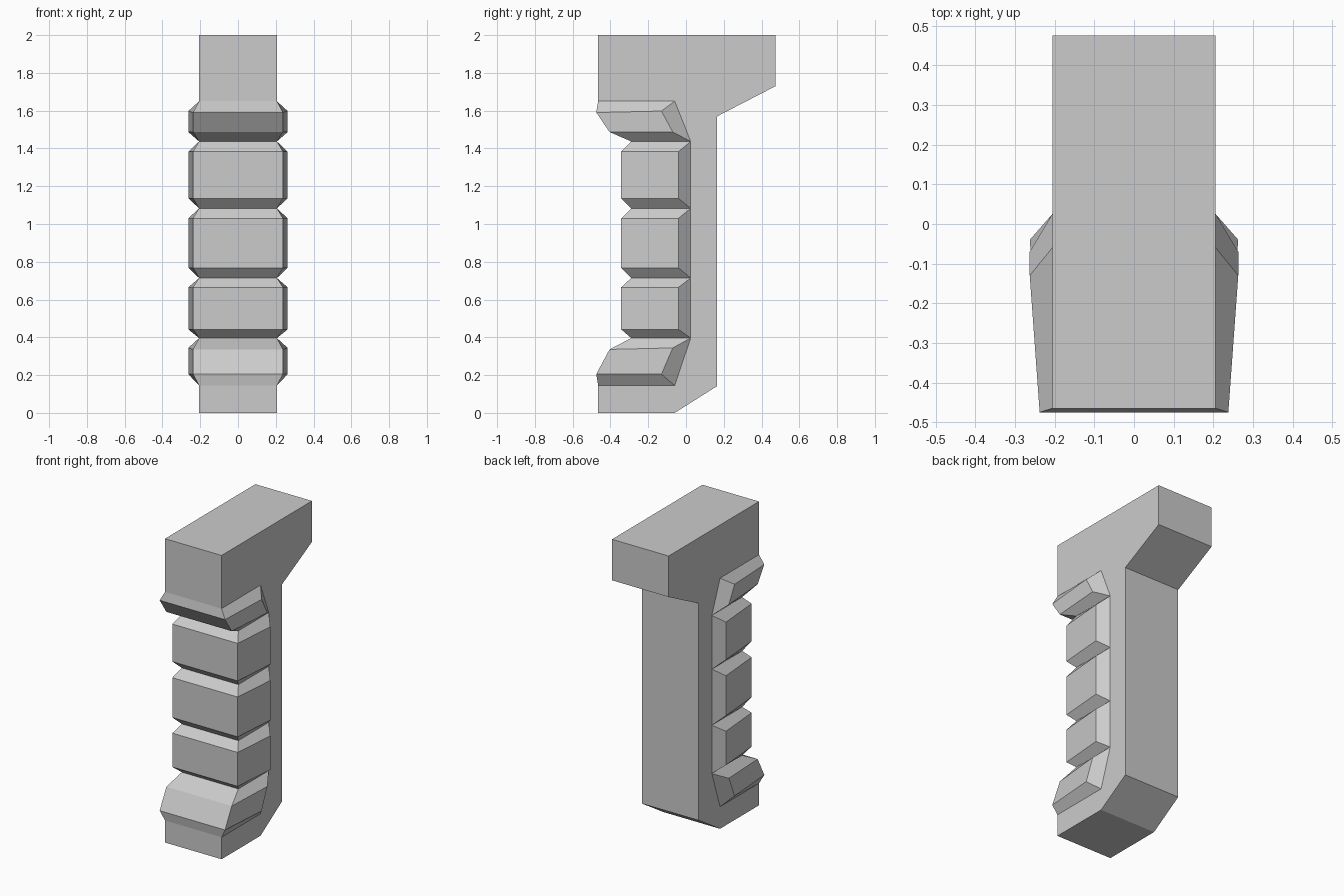
import bpy, bmesh

if "Cube" in bpy.data.objects:
    bpy.data.objects.remove(bpy.data.objects["Cube"])

W = 0.206            # half width of the body
XB, XF = 0.263, 0.238  # half width of the ribs at their back and front edges

# Base levels of the ribs on the body: (z, front y, back y), top to bottom
levels = [(1.65, -0.465, -0.06), (1.437, -0.29, 0.025), (1.083, -0.29, 0.025),
          (0.714, -0.29, 0.025), (0.396, -0.29, 0.025), (0.145, -0.465, -0.06)]

# Raised corners of each rib as (y, z): front top, back top, front bottom, back bottom
def straight(top, bottom):
    return [(-0.343, top), (-0.04, top), (-0.343, bottom), (-0.04, bottom)]

ribs = [[(-0.475, 1.59), (-0.13, 1.598), (-0.405, 1.487), (-0.07, 1.487)],
        straight(1.383, 1.136), straight(1.03, 0.768), straight(0.665, 0.442),
        [(-0.405, 0.336), (-0.07, 0.344), (-0.475, 0.205), (-0.13, 0.205)]]

bm = bmesh.new()

def face(points):
    bm.faces.new([bm.verts.new(p) for p in points])

def mirrored_pair(points):
    face(points)
    face([(-x, y, z) for x, y, z in reversed(points)])

def across(a, b):
    face([a, b, (-b[0], b[1], b[2]), (-a[0], a[1], a[2])])

# Body: side plates, with the rib area left open at the front
outer = [(-0.465, 0.145), (-0.465, 0), (-0.06, 0), (0.165, 0.142), (0.165, 1.57),
         (0.475, 1.73), (0.475, 2), (-0.465, 2), (-0.465, 1.65)]
inner = [(yb, z) for z, yf, yb in levels]
mirrored_pair([(W, y, z) for y, z in outer + inner])
for (y0, z0), (y1, z1) in zip(outer, outer[1:]):
    across((W, y0, z0), (W, y1, z1))

# Ribs: bevelled blocks wrapping the front and both sides
for (zt, yft, ybt), (zb, yfb, ybb), rib in zip(levels, levels[1:], ribs):
    bft, bbt = (W, yft, zt), (W, ybt, zt)
    bfb, bbb = (W, yfb, zb), (W, ybb, zb)
    oft, obt, ofb, obb = [(x, y, z) for x, (y, z) in zip((XF, XB, XF, XB), rib)]
    mirrored_pair([oft, obt, obb, ofb])
    mirrored_pair([bft, bbt, obt, oft])
    mirrored_pair([ofb, obb, bbb, bfb])
    mirrored_pair([obt, bbt, bbb, obb])
    across(bft, oft)
    across(oft, ofb)
    across(ofb, bfb)

bmesh.ops.remove_doubles(bm, verts=bm.verts, dist=0.0005)
bmesh.ops.recalc_face_normals(bm, faces=bm.faces)
mesh = bpy.data.meshes.new("ribbed_grip")
bm.to_mesh(mesh)
bm.free()
bpy.context.collection.objects.link(bpy.data.objects.new("ribbed_grip", mesh))
